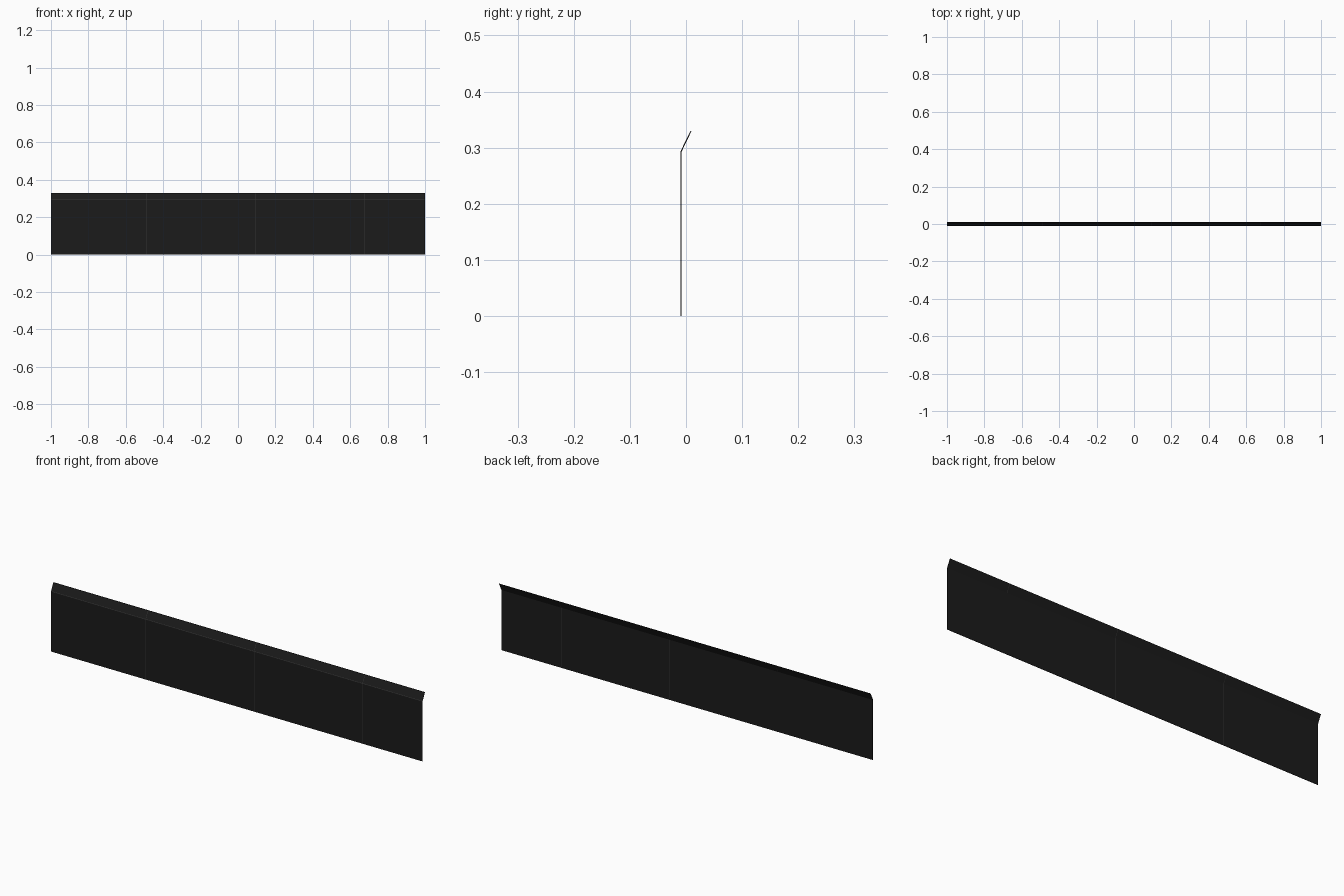
import bpy, bmesh

if "Cube" in bpy.data.objects:
    bpy.data.objects.remove(bpy.data.objects["Cube"])


def material(name, value):
    m = bpy.data.materials.new(name)
    m.diffuse_color = (value, value, value, 1)
    m.use_nodes = True
    m.node_tree.nodes["Principled BSDF"].inputs["Base Color"].default_value = m.diffuse_color
    return m


# Dark sheet and slightly lighter joint lines
black = material("charcoal black", 0.0110)
grey = material("dark grey joint", 0.035)

# Thin sheet cross-section (y, z): upright face with a lip leaning back
T = 0.002
PROFILE = [(-0.01, 0), (-0.01, 0.293), (0.01 - T, 0.33),
           (0.01, 0.33), (-0.01 + T, 0.2926), (-0.01 + T, 0)]


def strip(name, profile, x0, x1, mat):
    bm = bmesh.new()
    face = bm.faces.new([bm.verts.new((x0, y, z)) for y, z in profile])
    ext = bmesh.ops.extrude_face_region(bm, geom=[face])
    moved = [v for v in ext["geom"] if isinstance(v, bmesh.types.BMVert)]
    bmesh.ops.translate(bm, verts=moved, vec=(x1 - x0, 0, 0))
    bmesh.ops.recalc_face_normals(bm, faces=bm.faces)
    mesh = bpy.data.meshes.new(name)
    bm.to_mesh(mesh)
    bm.free()
    mesh.materials.append(mat)
    bpy.context.collection.objects.link(bpy.data.objects.new(name, mesh))


# Four panels side by side, with hairline joints filling the seams
SEAMS = [-1, -0.49, 0.094, 0.678, 1]
GAP = 0.001
for i, (a, b) in enumerate(zip(SEAMS, SEAMS[1:])):
    x0 = a + (GAP if i > 0 else 0)
    x1 = b - (GAP if i < 3 else 0)
    strip(f"panel_{i + 1}", PROFILE, x0, x1, black)
    if i < 3:
        strip(f"joint_{i + 1}", PROFILE, b - GAP, b + GAP, grey)

# Fine crease line along the fold
CREASE = [(-0.0102, 0.2915), (-0.0102, 0.2932), (-0.0096, 0.2942), (-0.0096, 0.2915)]
strip("fold_crease", CREASE, -1, 1, grey)
